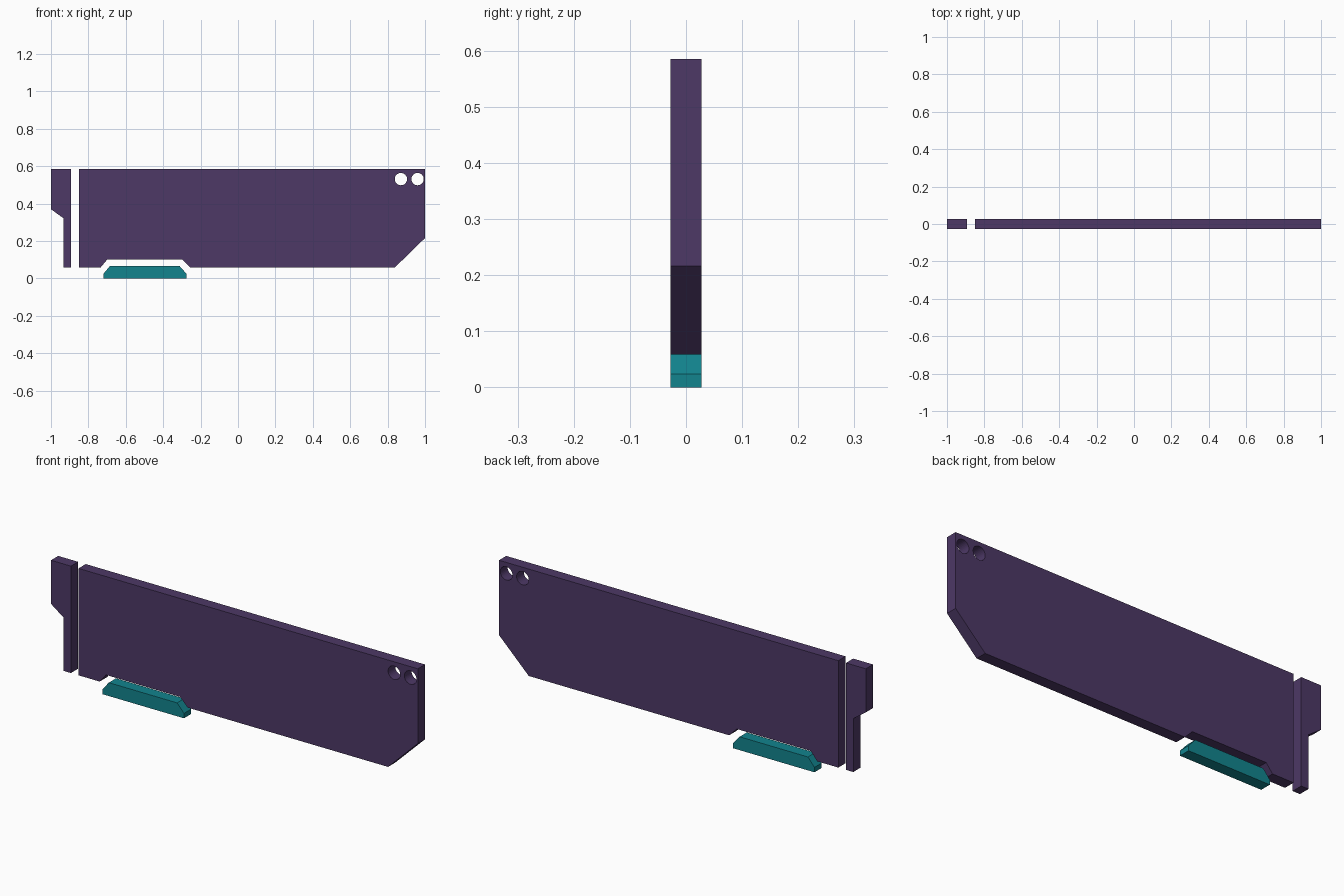
import bpy, bmesh
from math import cos, sin, tau, pi

if "Cube" in bpy.data.objects:
    bpy.data.objects.remove(bpy.data.objects["Cube"])

HALF_THICK = 0.028


def material(name, rgb):
    mat = bpy.data.materials.new(name)
    mat.diffuse_color = (*rgb, 1)
    mat.use_nodes = True
    mat.node_tree.nodes["Principled BSDF"].inputs["Base Color"].default_value = mat.diffuse_color
    return mat


def circle(cx, cz, r, sides=32):
    return [(cx + r * cos(tau * i / sides), cz + r * sin(tau * i / sides)) for i in range(sides)]


def plate(name, outline, mat, holes=()):
    """Upright plate from an x-z outline with optional holes, centred on y = 0."""
    curve = bpy.data.curves.new(name + "_profile", 'CURVE')
    curve.dimensions = '2D'
    curve.fill_mode = 'BOTH'
    curve.extrude = HALF_THICK
    for loop in (outline, *holes):
        spline = curve.splines.new('POLY')
        spline.points.add(len(loop) - 1)
        for point, (x, z) in zip(spline.points, loop):
            point.co = (x, z, 0, 1)
        spline.use_cyclic_u = True
    profile = bpy.data.objects.new(name + "_profile", curve)
    bpy.context.collection.objects.link(profile)
    bpy.context.view_layer.update()
    mesh = bpy.data.meshes.new_from_object(profile.evaluated_get(bpy.context.evaluated_depsgraph_get()))
    bpy.data.objects.remove(profile)

    # Weld caps to walls, stand the plate up and tidy the faces
    bm = bmesh.new()
    bm.from_mesh(mesh)
    bmesh.ops.remove_doubles(bm, verts=bm.verts, dist=1e-5)
    for v in bm.verts:
        v.co = (v.co.x, -v.co.z, v.co.y)
    bmesh.ops.recalc_face_normals(bm, faces=bm.faces)
    for f in bm.faces:
        f.smooth = False
    bm.to_mesh(mesh)
    bm.free()
    mesh.name = name
    mesh.materials.clear()
    mesh.materials.append(mat)
    obj = bpy.data.objects.new(name, mesh)
    bpy.context.collection.objects.link(obj)
    return obj


purple = material("purple", (0.074, 0.040, 0.133))
teal = material("teal", (0.006, 0.230, 0.270))
TOP, BOTTOM = 0.585, 0.058

# Main panel: clipped lower corner, notch underneath, two round holes
plate("main_panel",
      [(-0.85, TOP), (-0.85, BOTTOM), (-0.735, BOTTOM), (-0.70, 0.10), (-0.297, 0.10),
       (-0.255, BOTTOM), (0.838, BOTTOM), (1.0, 0.216), (1.0, TOP)],
      purple, [circle(0.871, 0.531, 0.033), circle(0.960, 0.531, 0.033)])

# Separate stepped strip at the left end
plate("end_strip",
      [(-1.0, TOP), (-1.0, 0.37), (-0.932, 0.321), (-0.932, BOTTOM), (-0.892, BOTTOM), (-0.892, TOP)],
      purple)

# Teal foot nested in the notch
plate("foot",
      [(-0.72, 0), (-0.275, 0), (-0.275, 0.024), (-0.312, 0.066), (-0.685, 0.066), (-0.72, 0.024)],
      teal)
